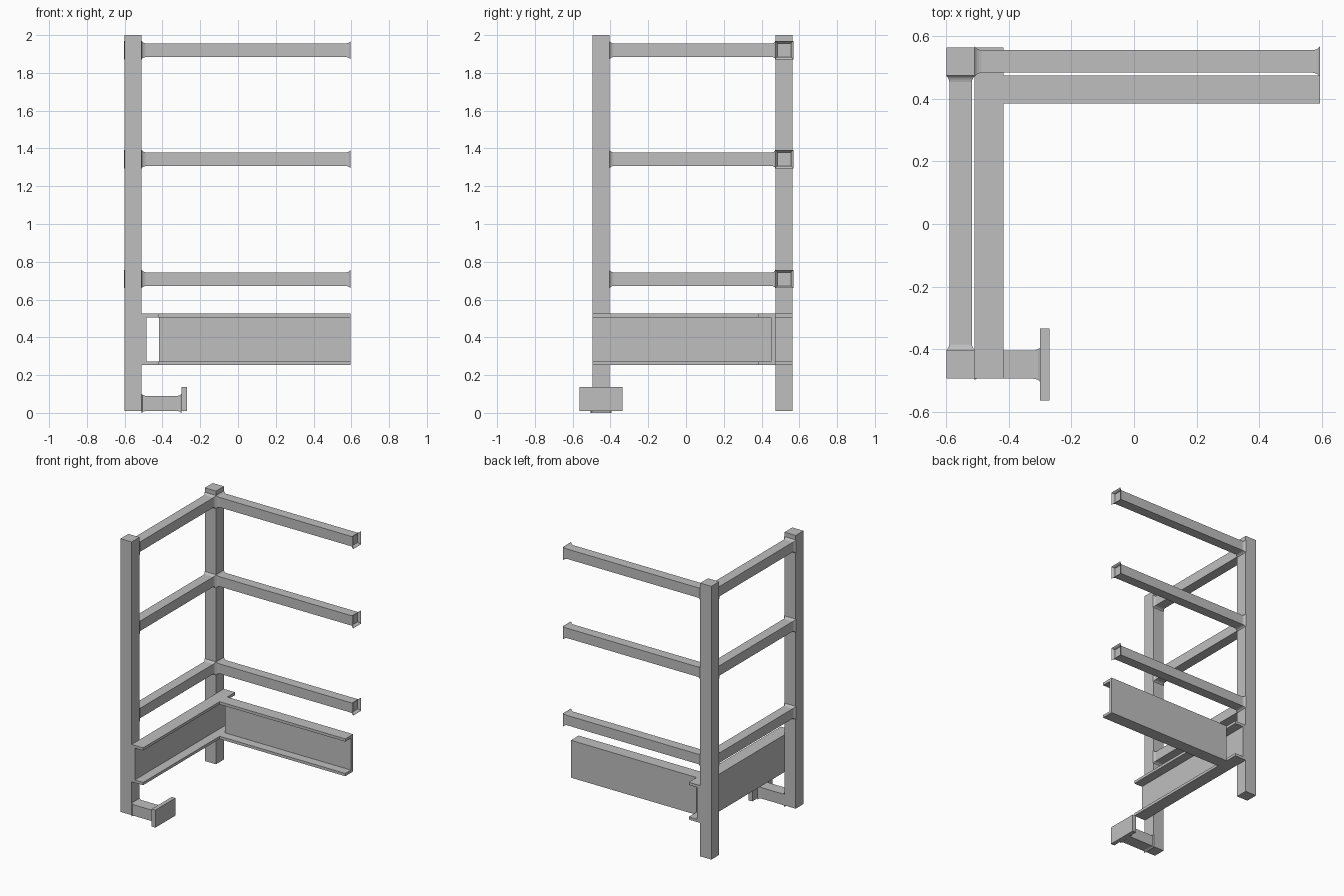
import bpy, bmesh
from mathutils import Vector

if "Cube" in bpy.data.objects:
    bpy.data.objects.remove(bpy.data.objects["Cube"])

steel = bpy.data.materials.new("grey steel")
steel.diffuse_color = (0.52, 0.52, 0.52, 1)
steel.use_nodes = True
steel.node_tree.nodes["Principled BSDF"].inputs["Base Color"].default_value = steel.diffuse_color


def finish(name, bm):
    bmesh.ops.recalc_face_normals(bm, faces=bm.faces)
    mesh = bpy.data.meshes.new(name)
    bm.to_mesh(mesh)
    bm.free()
    mesh.materials.append(steel)
    obj = bpy.data.objects.new(name, mesh)
    bpy.context.collection.objects.link(obj)
    return obj


def box(name, x, y, z):
    bm = bmesh.new()
    bmesh.ops.create_cube(bm, size=1)
    for v in bm.verts:
        v.co = Vector([r[0] + (c + 0.5) * (r[1] - r[0]) for c, r in zip(v.co, (x, y, z))])
    return finish(name, bm)


def channel(name, axis, span, back, front, z0, z1, web=0.025, flange=0.02):
    """C-section extruded along an axis; the web sits at 'back'."""
    s = 1 if front > back else -1
    w = back + s * web
    profile = [(back, z0), (front, z0), (front, z0 + flange), (w, z0 + flange),
               (w, z1 - flange), (front, z1 - flange), (front, z1), (back, z1)]
    bm = bmesh.new()
    verts = [bm.verts.new((span[0], d, z) if axis == 'x' else (d, span[0], z)) for d, z in profile]
    face = bm.faces.new(verts)
    out = bmesh.ops.extrude_face_region(bm, geom=[face])
    length = span[1] - span[0]
    move = Vector((length, 0, 0)) if axis == 'x' else Vector((0, length, 0))
    bmesh.ops.translate(bm, vec=move, verts=[g for g in out['geom'] if isinstance(g, bmesh.types.BMVert)])
    return finish(name, bm)


def weld(name, axis, wide, narrow, centre, half_u, half_z, grow=0.012):
    """Concave flared fillet around a square tube, wide at one end."""
    bm = bmesh.new()
    rings = []
    for t, g in ((0, 1), (0.3, 0.45), (0.65, 0.15), (1, 0)):
        p = wide + t * (narrow - wide)
        ring = []
        for a, b in ((-1, -1), (1, -1), (1, 1), (-1, 1)):
            u = centre[0] + a * (half_u + grow * g)
            z = centre[1] + b * (half_z + grow * g)
            ring.append(bm.verts.new((p, u, z) if axis == 'x' else (u, p, z)))
        rings.append(ring)
    for r, q in zip(rings, rings[1:]):
        for i in range(4):
            j = (i + 1) % 4
            bm.faces.new((r[i], r[j], q[j], q[i]))
    return finish(name, bm)


# Upright posts
box("corner_post", (-0.6, -0.51), (0.475, 0.565), (0.01, 2))
box("front_post", (-0.6, -0.51), (-0.495, -0.405), (0.01, 2))

# Three levels of rails with welded ends
for level, z in (("lower", 0.708), ("middle", 1.343), ("upper", 1.92)):
    zs = (z - 0.036, z + 0.036)
    box(level + "_back_rail", (-0.51, 0.575), (0.484, 0.556), zs)
    box(level + "_side_rail", (-0.591, -0.519), (-0.405, 0.475), zs)
    weld(level + "_back_rail_inner_weld", 'x', -0.51, -0.488, (0.52, z), 0.036, 0.036)
    weld(level + "_back_rail_end_weld", 'x', 0.595, 0.573, (0.52, z), 0.036, 0.036)
    weld(level + "_side_rail_front_weld", 'y', -0.405, -0.385, (-0.555, z), 0.036, 0.036)
    weld(level + "_side_rail_back_weld", 'y', 0.475, 0.455, (-0.555, z), 0.036, 0.036)

# Base channels
channel("side_channel", 'y', (-0.495, 0.565), -0.51, -0.418, 0.253, 0.525)
channel("back_channel", 'x', (-0.418, 0.595), 0.475, 0.385, 0.253, 0.525)

# Foot bracket with end plate
box("foot_bar", (-0.51, -0.3), (-0.495, -0.405), (0.01, 0.09))
weld("foot_bar_plate_weld", 'x', -0.3, -0.322, (-0.45, 0.05), 0.045, 0.04, 0.01)
weld("foot_bar_post_weld", 'x', -0.51, -0.49, (-0.45, 0.05), 0.04, 0.04, 0.01)
box("foot_plate", (-0.3, -0.27), (-0.565, -0.335), (0.01, 0.138))
